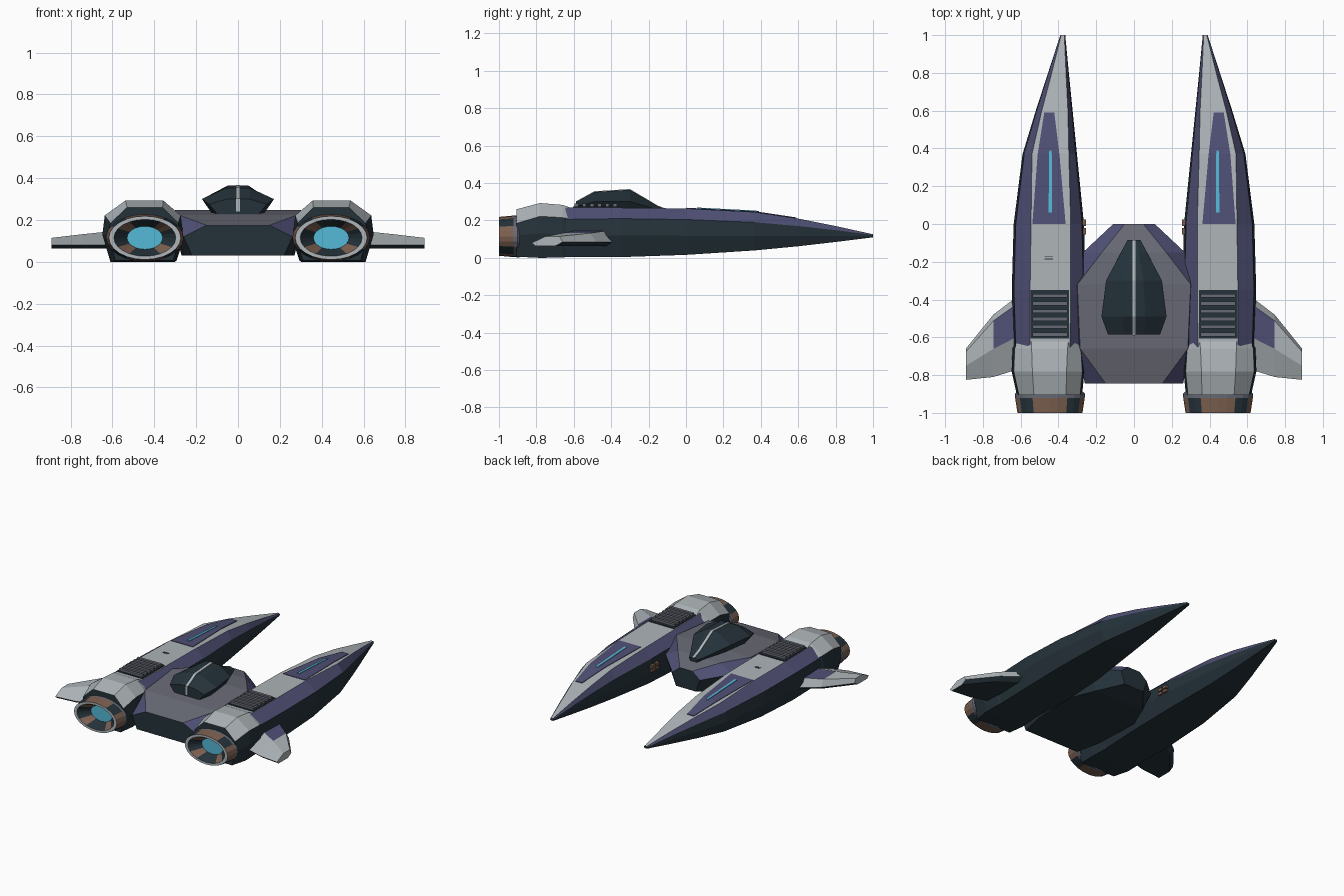
import bpy, bmesh
from math import cos, sin, pi

cube = bpy.data.objects.get("Cube")
if cube:
    bpy.data.objects.remove(cube)

COLOURS = {
    "light_grey": (0.42, 0.46, 0.48),
    "slate_grey": (0.14, 0.145, 0.18),
    "purple": (0.08, 0.08, 0.18),
    "dark_hull": (0.018, 0.032, 0.042),
    "brown": (0.2, 0.115, 0.08),
    "cyan_glow": (0.09, 0.48, 0.68),
}
NAMES = list(COLOURS)
GREY, SLATE, PURPLE, DARK, BROWN, CYAN = range(len(NAMES))
for name, rgb in COLOURS.items():
    mat = bpy.data.materials.new(name)
    mat.use_nodes = True
    mat.diffuse_color = (*rgb, 1)
    mat.node_tree.nodes["Principled BSDF"].inputs["Base Color"].default_value = (*rgb, 1)


def finish(name, bm, mirror):
    """Turn a bmesh into an object, mirrored across x when asked."""
    bmesh.ops.recalc_face_normals(bm, faces=bm.faces)
    mesh = bpy.data.meshes.new(name)
    bm.to_mesh(mesh)
    bm.free()
    for n in NAMES:
        mesh.materials.append(bpy.data.materials[n])
    ob = bpy.data.objects.new(name, mesh)
    bpy.context.collection.objects.link(ob)
    if mirror:
        ob.modifiers.new("Mirror", "MIRROR").use_mirror_merge = False
    return ob


def loft(name, rings, colour, caps=(DARK, DARK), mirror=True):
    """Skin closed rings of points; colour(ring, side) picks each material."""
    bm = bmesh.new()
    loops = [[bm.verts.new(p) for p in ring] for ring in rings]
    count = len(loops[0])
    for r in range(len(loops) - 1):
        for s in range(count):
            t = (s + 1) % count
            face = bm.faces.new((loops[r][s], loops[r][t], loops[r + 1][t], loops[r + 1][s]))
            face.material_index = colour(r, s)
    for loop, cap in zip((loops[0], loops[-1]), caps):
        if cap is not None:
            bm.faces.new(loop).material_index = cap
    return finish(name, bm, mirror)


def boxes(name, spans, material, mirror=True):
    """Boxes given as (x0, x1, y0, y1, z0, z1), all in one object."""
    bm = bmesh.new()
    for x0, x1, y0, y1, z0, z1 in spans:
        cube = bmesh.ops.create_cube(bm, size=1)["verts"]
        for v in cube:
            v.co = (x1 if v.co.x > 0 else x0, y1 if v.co.y > 0 else y0, z1 if v.co.z > 0 else z0)
    for f in bm.faces:
        f.material_index = material
    return finish(name, bm, mirror)


def strip(name, stations, material, depth=0.008, mirror=True):
    """Thin plate following stations of (y, x0, x1, surface z)."""
    rings = [[(a, y, z), (b, y, z), (b, y, z - depth), (a, y, z - depth)]
             for y, a, b, z in stations]
    return loft(name, rings, lambda r, s: material, (material, material), mirror)


def hull_ring(y, xin, xout, tin, tout, ztop, zband, zmid, zbot):
    edge, w = 0.03 * (xout - xin), 0.1 * (xout - xin)
    return [(xin, y, zmid), (xin + edge, y, zband), (tin, y, ztop), (tout, y, ztop),
            (xout - edge, y, zband), (xout, y, zmid), (xout - w, y, zbot), (xin + w, y, zbot)]


# Long twin hulls: grey deck, purple shoulders, dark lower sides
hull = [
    (-0.70, 0.275, 0.635, 0.34, 0.55, 0.27, 0.205, 0.12, 0.004),
    (-0.35, 0.255, 0.647, 0.335, 0.55, 0.268, 0.21, 0.12, 0.004),
    (0.0, 0.265, 0.637, 0.335, 0.545, 0.264, 0.205, 0.118, 0.016),
    (0.37, 0.302, 0.59, 0.345, 0.54, 0.245, 0.19, 0.118, 0.04),
    (0.6, 0.325, 0.52, 0.35, 0.488, 0.21, 0.17, 0.118, 0.062),
    (0.8, 0.345, 0.455, 0.36, 0.435, 0.17, 0.148, 0.118, 0.085),
    (1.0, 0.364, 0.39, 0.369, 0.385, 0.126, 0.122, 0.116, 0.11),
]
loft("twin_hull", [hull_ring(*h) for h in hull],
     lambda r, s: GREY if s == 2 else PURPLE if s in (1, 3) else DARK)

# Grey engine housings at the rear of the hulls
housing = [
    (-0.905, 0.275, 0.62, 0.36, 0.53, 0.26, 0.185, 0.12, 0.006),
    (-0.78, 0.262, 0.648, 0.357, 0.538, 0.293, 0.222, 0.13, 0.0),
    (-0.66, 0.27, 0.643, 0.352, 0.542, 0.283, 0.215, 0.125, 0.002),
    (-0.6, 0.3, 0.62, 0.345, 0.545, 0.262, 0.205, 0.12, 0.01),
]
loft("engine_housing", [hull_ring(*h) for h in housing],
     lambda r, s: GREY if s in (1, 2, 3) else DARK)

# Oval exhaust nozzles with a collar, panelled walls, pale rim and glowing core
SEGMENTS = 24
nozzle = [(-0.89, 0.178, 0.112), (-0.9, 0.186, 0.112), (-0.922, 0.184, 0.111), (-1, 0.172, 0.104),
          (-1, 0.148, 0.088), (-0.93, 0.085, 0.055)]


def oval(y, rx, rz):
    return [(0.445 + rx * cos(2 * pi * i / SEGMENTS), y, 0.115 + rz * sin(2 * pi * i / SEGMENTS))
            for i in range(SEGMENTS)]


def nozzle_colour(r, s):
    if r < 2:
        return SLATE
    if r == 2:
        return BROWN if (s - 4) % 6 < 4 else DARK
    if r == 3:
        return GREY
    return BROWN if (s - 2) % 6 < 2 else DARK


loft("exhaust_nozzle", [oval(*n) for n in nozzle], nozzle_colour, (DARK, CYAN))

# Purple deck panels with a glowing line
panel = [(0.0, 0.362, 0.538, 0.268), (0.37, 0.395, 0.51, 0.249), (0.59, 0.422, 0.475, 0.216)]
strip("deck_panel", panel, PURPLE)
strip("glow_line", [(0.06, 0.433, 0.452, 0.269), (0.37, 0.435, 0.45, 0.253), (0.39, 0.437, 0.448, 0.25)], CYAN)

# Louvred vents
boxes("vent_bed", [(0.343, 0.547, -0.605, -0.35, 0.24, 0.274)], DARK)
ys = [-0.595 + 0.041 * i for i in range(6)]
boxes("vent_slats", [(0.352, 0.538, y, y + 0.02, 0.26, 0.29) for y in ys], SLATE)

# Small side ports on the inner walls and a deck marking on one hull
boxes("side_port", [(0.253, 0.28, y, y + 0.035, z, z + 0.02)
                    for y in (-0.055, -0.01) for z in (0.12, 0.148)], BROWN)
boxes("deck_marking", [(-0.475, -0.43, y, y + 0.004, 0.262, 0.268) for y in (-0.187, -0.175)], DARK, False)

# Central body: slate top, purple chamfers, dark underside
body = [
    (-0.845, 0.15, 0.175, 0.26, 0.12, 0.22),
    (-0.66, 0.285, 0.225, 0.3, 0.19, 0.26),
    (-0.32, 0.3, 0.247, 0.31, 0.19, 0.27),
    (-0.15, 0.17, 0.235, 0.27, 0.18, 0.2),
    (0.0, 0.05, 0.2, 0.11, 0.15, 0.08),
]
body_rings = [[(-m, y, zm), (-t, y, zt), (t, y, zt), (m, y, zm), (b, y, 0.03), (-b, y, 0.03)]
              for y, t, zt, m, zm, b in body]
body_rings[-1] = [(x, y, max(z, 0.06)) for x, y, z in body_rings[-1]]
loft("central_body", body_rings,
     lambda r, s: SLATE if s == 1 else PURPLE if s in (0, 2) else DARK, mirror=False)

# Faceted canopy with a pale centre spine
canopy = [
    (-0.585, 0.055, 0.3, 0.138, 0.275),
    (-0.49, 0.06, 0.352, 0.172, 0.3),
    (-0.3, 0.05, 0.364, 0.148, 0.3),
    (-0.15, 0.025, 0.275, 0.068, 0.258),
    (-0.085, 0.012, 0.25, 0.035, 0.245),
]
loft("canopy", [[(-0.7 * w, y, 0.225), (-w, y, zw), (-t, y, zt), (t, y, zt), (w, y, zw), (0.7 * w, y, 0.225)]
                for y, t, zt, w, zw in canopy], lambda r, s: DARK, mirror=False)
strip("canopy_spine", [(y, -0.009, 0.009, zt + 0.004) for y, t, zt, w, zw in canopy], GREY, mirror=False)
boxes("canopy_tail_spine", [(-0.009, 0.009, -0.589, -0.58, 0.24, 0.304)], GREY, False)

# Stub wings: purple inboard panel, grey elsewhere, dark underside
wing = [(0.6, -0.37, -0.765, 0.147), (0.745, -0.48, -0.81, 0.132), (0.89, -0.66, -0.825, 0.115)]
wing_rings = []
for x, lead, trail, top in wing:
    chord = lead - trail
    wing_rings.append([(x, lead, 0.085), (x, lead - 0.1 * chord, top), (x, trail + 0.45 * chord, top),
                       (x, trail, 0.08), (x, trail + 0.02, 0.063), (x, lead - 0.04, 0.063)])
loft("stub_wing", wing_rings,
     lambda r, s: PURPLE if (r, s) == (0, 1) else GREY if s < 3 else DARK, (DARK, GREY))
